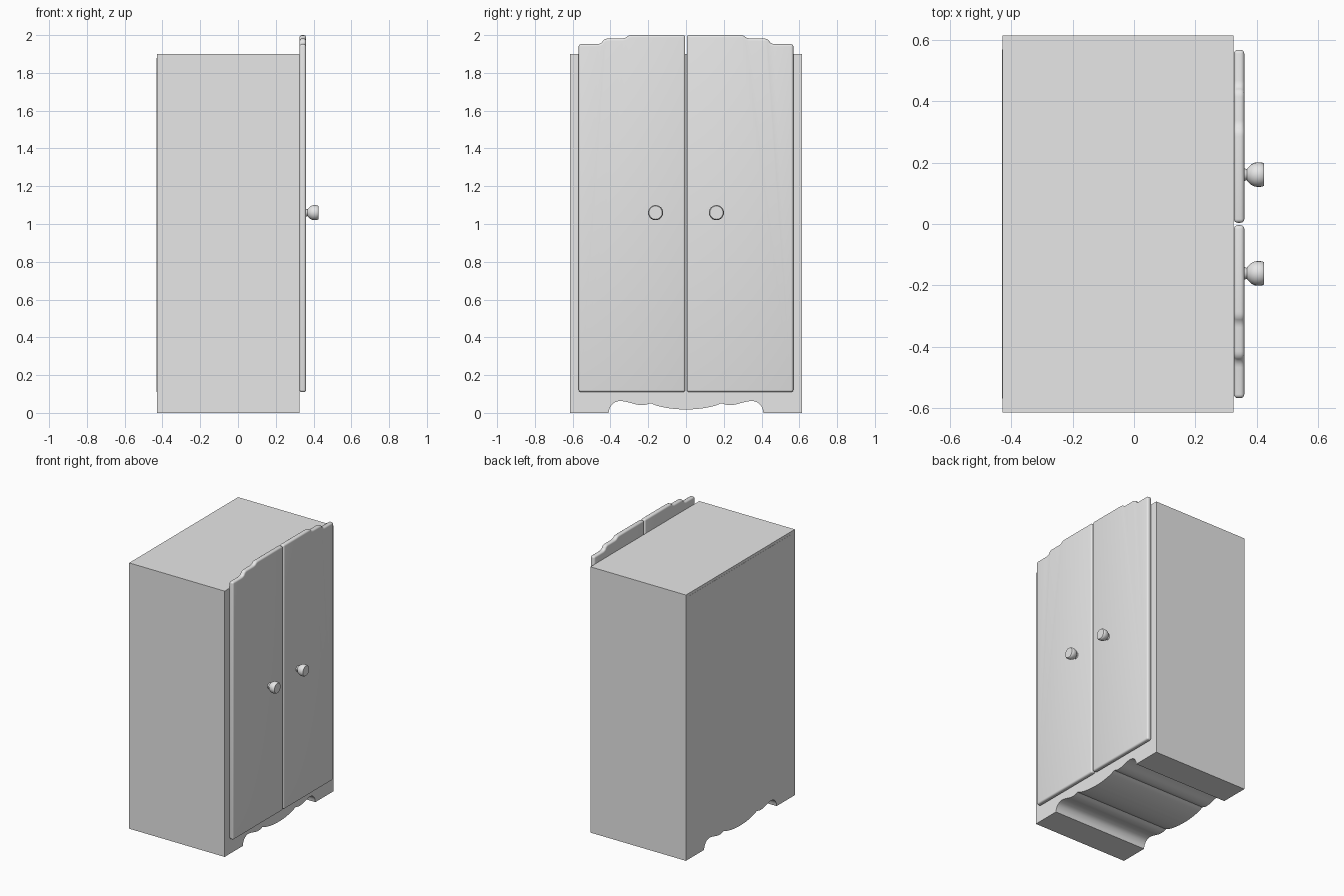
import bpy, bmesh, math

cube = bpy.data.objects.get("Cube")
if cube:
    bpy.data.objects.remove(cube, do_unlink=True)

# One plain grey for the whole cabinet
COLOUR = (0.8, 0.8, 0.8, 1)
grey = bpy.data.materials.new("plain_grey")
grey.use_nodes = True
grey.diffuse_color = COLOUR
grey.node_tree.nodes["Principled BSDF"].inputs["Base Color"].default_value = COLOUR


def finish(bm, name):
    bmesh.ops.recalc_face_normals(bm, faces=bm.faces)
    mesh = bpy.data.meshes.new(name)
    bm.to_mesh(mesh)
    bm.free()
    mesh.materials.append(grey)
    obj = bpy.data.objects.new(name, mesh)
    bpy.context.collection.objects.link(obj)
    bpy.ops.object.select_all(action="DESELECT")
    obj.select_set(True)
    bpy.context.view_layer.objects.active = obj
    bpy.ops.object.shade_smooth_by_angle(angle=math.radians(35))
    return obj


def extrude_outline(name, outline, x0, x1, bevel=0):
    """Extrude a (y, z) outline along x, optionally rounding its square edges."""
    bm = bmesh.new()
    face = bm.faces.new([bm.verts.new((x0, y, z)) for y, z in outline])
    grown = bmesh.ops.extrude_face_region(bm, geom=[face])["geom"]
    verts = [g for g in grown if isinstance(g, bmesh.types.BMVert)]
    bmesh.ops.translate(bm, verts=verts, vec=(x1 - x0, 0, 0))
    bmesh.ops.recalc_face_normals(bm, faces=bm.faces)
    if bevel:
        edges = [e for e in bm.edges if e.calc_face_angle(0) > math.radians(65)]
        bmesh.ops.bevel(bm, geom=edges, offset=bevel, segments=4, profile=0.5,
                        affect="EDGES", clamp_overlap=False)
    return finish(bm, name)


def smooth_path(points, steps=4):
    """Catmull-Rom curve through the points."""
    pts = [points[0]] + points + [points[-1]]
    path = []
    for a, b, c, d in zip(pts, pts[1:], pts[2:], pts[3:]):
        for i in range(steps):
            t = i / steps
            path.append(tuple(
                q + 0.5 * t * (r - p + t * (2*p - 5*q + 4*r - s + t * (3*(q - r) + s - p)))
                for p, q, r, s in zip(a, b, c, d)))
    return path + [points[-1]]


# Carcass with a scalloped underside running through its depth
HALF, HEIGHT, BACK, FRONT = 0.615, 1.9, -0.43, 0.325
lobe = smooth_path([(0.41, 0), (0.403, 0.028), (0.383, 0.052), (0.35, 0.063),
                    (0.305, 0.056), (0.26, 0.044), (0.22, 0.042), (0.187, 0.051)])
belly = smooth_path([(0.187, 0.051), (0.15, 0.037), (0.1, 0.026), (0.05, 0.02), (0, 0.018)])
half = [(HALF, HEIGHT), (HALF, 0)] + lobe + belly[1:]
mirrored = [(-y, z) for y, z in reversed(half[:-1])]
extrude_outline("carcass", half + mirrored, BACK, FRONT)

# Back panel, barely proud of the carcass
extrude_outline("back_panel", [(-0.57, 0.11), (0.57, 0.11), (0.57, 1.88), (-0.57, 1.88)],
                BACK - 0.001, BACK + 0.004)

# Doors with stepped tops, and turned knobs
upper_step = smooth_path([(0.285, 2.0), (0.305, 1.997), (0.32, 1.986), (0.338, 1.982)], 2)
lower_step = smooth_path([(0.415, 1.982), (0.435, 1.976), (0.447, 1.959), (0.468, 1.952)], 2)
door = [(0.004, 0.11), (0.004, 2.0)] + upper_step + lower_step + [(0.568, 1.952), (0.568, 0.11)]
knob_profile = [(0.355, 0.022), (0.368, 0.018), (0.373, 0.024), (0.382, 0.033),
                (0.394, 0.039), (0.408, 0.04), (0.42, 0.039), (0.425, 0.035)]
SIDES = 24

for side, sign in (("left", 1), ("right", -1)):
    extrude_outline(side + "_door", [(sign * y, z) for y, z in door], FRONT + 0.001, 0.36, 0.012)

    bm = bmesh.new()
    rings = []
    for x, r in knob_profile:
        rings.append([bm.verts.new((x, sign * 0.161 + r * math.cos(math.tau * i / SIDES),
                                    1.06 + r * math.sin(math.tau * i / SIDES)))
                      for i in range(SIDES)])
    for low, high in zip(rings, rings[1:]):
        for i in range(SIDES):
            j = (i + 1) % SIDES
            bm.faces.new((low[i], low[j], high[j], high[i]))
    bm.faces.new(rings[0])
    bm.faces.new(rings[-1])
    finish(bm, side + "_knob")
